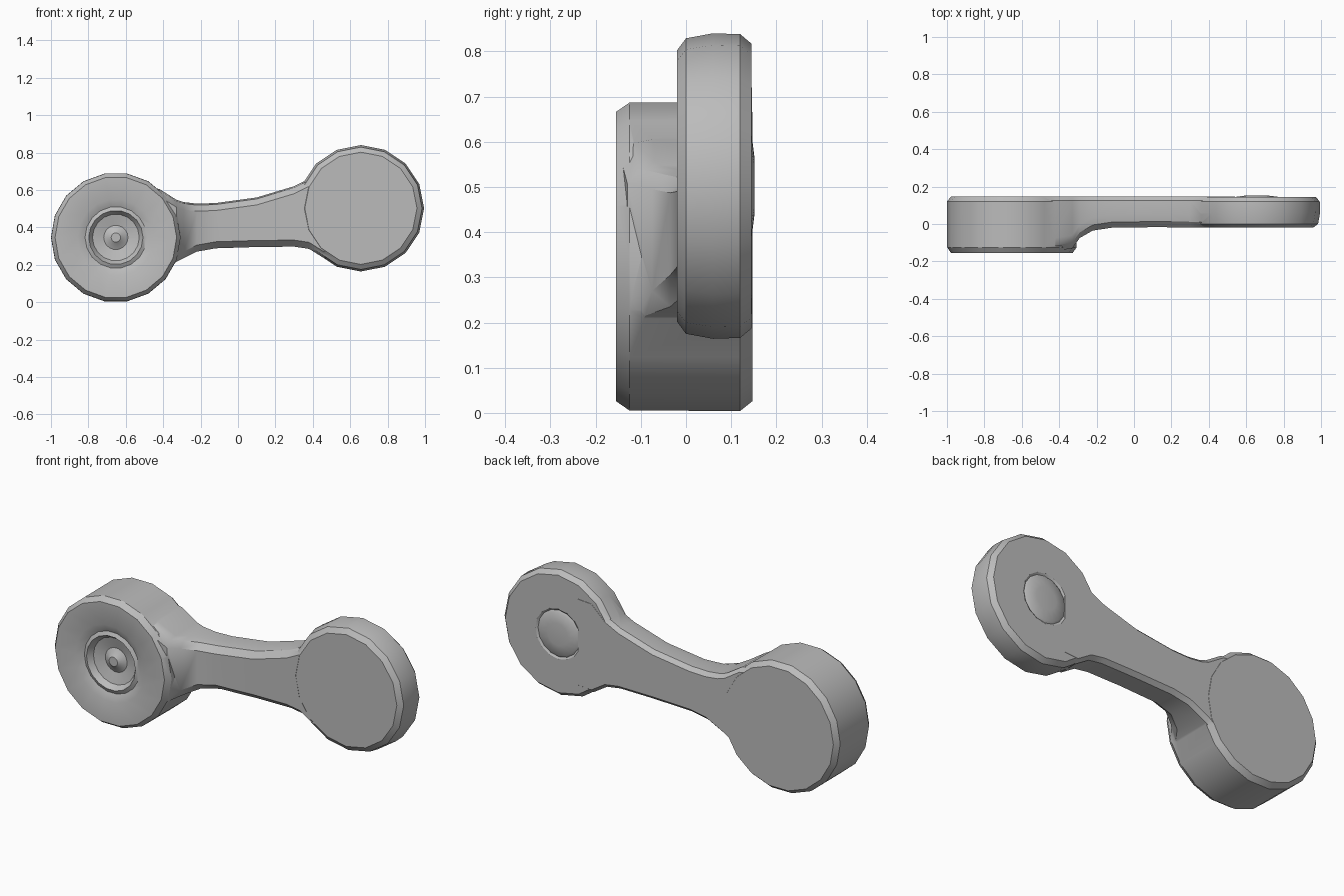
import bpy, bmesh, math

if "Cube" in bpy.data.objects:
    bpy.data.objects.remove(bpy.data.objects["Cube"], do_unlink=True)

grey = bpy.data.materials.new("plain_grey")
grey.use_nodes = True
grey.diffuse_color = (0.5, 0.5, 0.5, 1)
grey.node_tree.nodes["Principled BSDF"].inputs["Base Color"].default_value = (0.5, 0.5, 0.5, 1)


def finish(name, bm):
    bmesh.ops.recalc_face_normals(bm, faces=bm.faces)
    mesh = bpy.data.meshes.new(name)
    bm.to_mesh(mesh)
    bm.free()
    mesh.materials.append(grey)
    obj = bpy.data.objects.new(name, mesh)
    bpy.context.collection.objects.link(obj)
    return obj


def loft(bm, rings):
    """Bridge closed rings of points and cap both ends."""
    loops = [[bm.verts.new(p) for p in ring] for ring in rings]
    for a, b in zip(loops, loops[1:]):
        for i in range(len(a)):
            j = (i + 1) % len(a)
            bm.faces.new((a[i], a[j], b[j], b[i]))
    bm.faces.new(loops[0])
    bm.faces.new(loops[-1])


def turned(name, cx, cz, profile, sides):
    """Turn a (radius, y) profile about an axis along y."""
    angles = [math.tau * i / sides for i in range(sides)]
    bm = bmesh.new()
    loft(bm, [[(cx + r * math.cos(a), y, cz + r * math.sin(a)) for a in angles]
              for r, y in profile])
    return finish(name, bm)


# Thick round hub with a stepped recess and small central boss in the front
hub = turned("hub", -0.653, 0.346, [
    (0.025, -0.125), (0.045, -0.11), (0.065, -0.10), (0.125, -0.115),
    (0.145, -0.145), (0.165, -0.135), (0.205, -0.153), (0.325, -0.155),
    (0.346, -0.125), (0.347, 0.12), (0.325, 0.147)], 18)

# Thinner round end with a shallow ring and low cap on the back
round_end = turned("round_end", 0.657, 0.502, [
    (0.30, -0.02), (0.327, 0.0), (0.338, 0.06), (0.336, 0.12), (0.315, 0.145),
    (0.135, 0.145), (0.125, 0.138), (0.115, 0.145), (0.06, 0.152)], 16)

# Arm: x, bottom, top, front; flared into the hub and chamfered at the front
sections = [
    (-0.50, 0.14, 0.62, -0.14), (-0.42, 0.15, 0.605, -0.145),
    (-0.33, 0.215, 0.548, -0.13), (-0.29, 0.235, 0.535, -0.075),
    (-0.22, 0.27, 0.527, -0.035), (-0.12, 0.288, 0.53, -0.02),
    (0.10, 0.295, 0.56, -0.017), (0.30, 0.297, 0.62, -0.018),
    (0.38, 0.285, 0.66, -0.0185), (0.46, 0.235, 0.735, -0.0185),
    (0.54, 0.24, 0.74, -0.0185)]
bm = bmesh.new()
loft(bm, [[(x, f, lo + 0.035), (x, f, hi - 0.04), (x, f + 0.03, hi - 0.008),
           (x, f + 0.07, hi), (x, 0.125, hi), (x, 0.146, hi - 0.02),
           (x, 0.146, lo + 0.02), (x, 0.125, lo), (x, f + 0.04, lo)]
          for x, lo, hi, f in sections])
arm = finish("arm", bm)

# Weld the three parts into one solid casting
bpy.ops.object.select_all(action='DESELECT')
arm.select_set(True)
bpy.context.view_layer.objects.active = arm
for part in (hub, round_end):
    mod = arm.modifiers.new("weld", 'BOOLEAN')
    mod.operation = 'UNION'
    mod.solver = 'EXACT'
    mod.object = part
    bpy.ops.object.modifier_apply(modifier=mod.name)
    bpy.data.objects.remove(part, do_unlink=True)
arm.name = "crank_arm"
bpy.ops.object.shade_smooth_by_angle(angle=math.radians(32))
